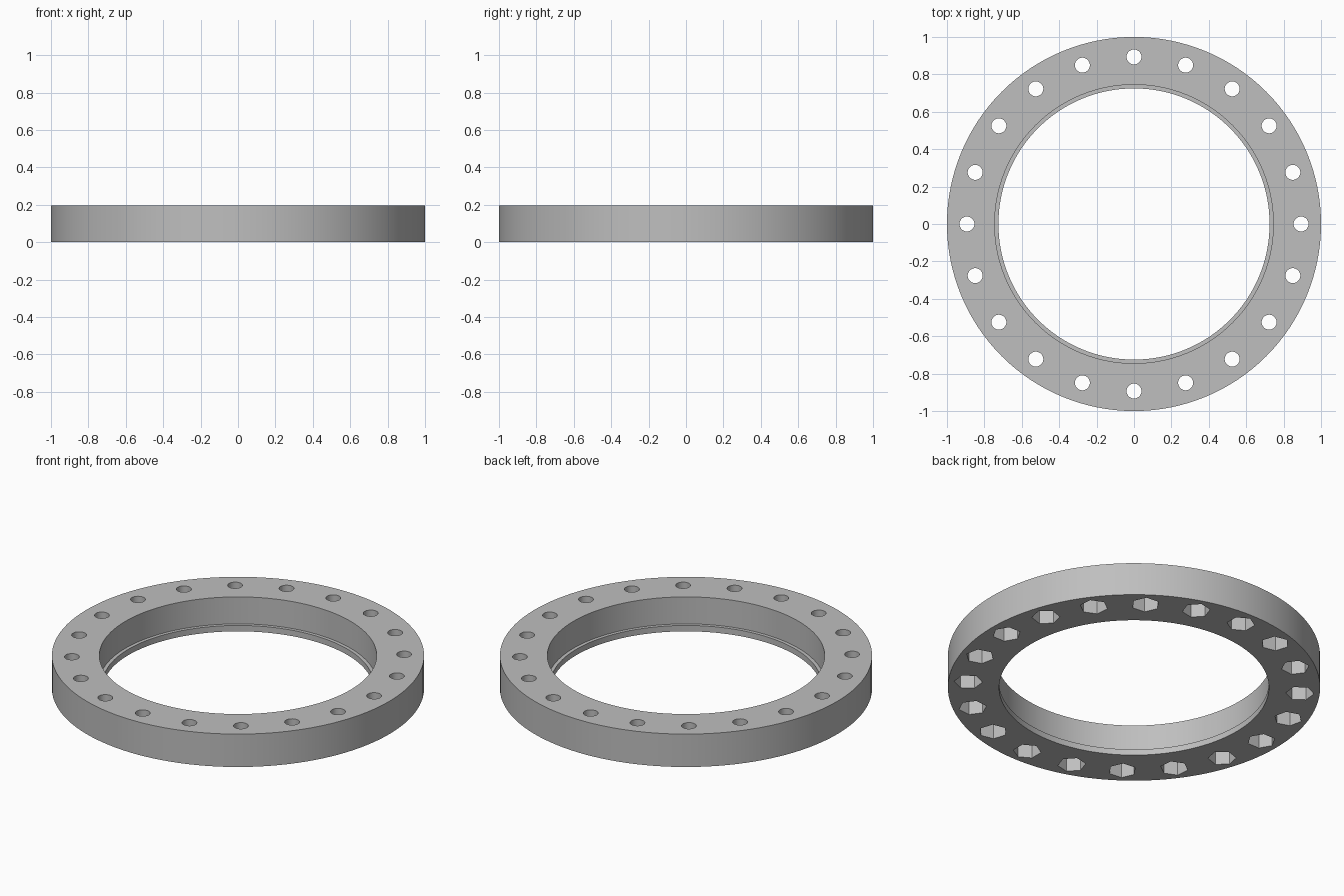
import bpy, bmesh, math
from mathutils import Matrix

if "Cube" in bpy.data.objects:
    bpy.data.objects.remove(bpy.data.objects["Cube"])

HEIGHT = 0.195
BOLTS = 20
BOLT_CIRCLE = 0.893
SEGMENTS = 128

grey = bpy.data.materials.new("plain grey")
grey.use_nodes = True
colour = (0.52, 0.52, 0.52, 1)
grey.diffuse_color = colour
grey.node_tree.nodes["Principled BSDF"].inputs["Base Color"].default_value = colour


def make_object(name, bm):
    bmesh.ops.recalc_face_normals(bm, faces=bm.faces)
    mesh = bpy.data.meshes.new(name)
    bm.to_mesh(mesh)
    bm.free()
    mesh.materials.append(grey)
    obj = bpy.data.objects.new(name, mesh)
    bpy.context.collection.objects.link(obj)
    return obj


def turned_ring(name, profile):
    """Spin a closed (radius, z) profile around the z axis."""
    bm = bmesh.new()
    loops = []
    for i in range(SEGMENTS):
        a = math.tau * i / SEGMENTS
        loops.append([bm.verts.new((r * math.cos(a), r * math.sin(a), z))
                      for r, z in profile])
    n = len(profile)
    for i in range(SEGMENTS):
        here, after = loops[i], loops[(i + 1) % SEGMENTS]
        for k in range(n):
            m = (k + 1) % n
            bm.faces.new((here[k], after[k], after[m], here[m]))
    return make_object(name, bm)


def bolt_cutter(name, sides, radius, bottom, top):
    """Prisms on the bolt circle, each with a corner facing outward."""
    bm = bmesh.new()
    for i in range(BOLTS):
        place = (Matrix.Rotation(math.tau * i / BOLTS, 4, 'Z')
                 @ Matrix.Translation((BOLT_CIRCLE, 0, (bottom + top) / 2)))
        # Cone corners start on the y axis, so turn them to point along x
        turn = Matrix.Rotation(math.pi / 2, 4, 'Z')
        bmesh.ops.create_cone(bm, cap_ends=True, segments=sides, radius1=radius,
                              radius2=radius, depth=top - bottom, matrix=place @ turn)
    obj = make_object(name, bm)
    obj.hide_render = True
    return obj


# Ring body with a narrow lip at the foot of the bore
ring = turned_ring("flange_ring", [(1, 0), (1, HEIGHT), (0.745, HEIGHT),
                                   (0.745, 0.035), (0.725, 0.035), (0.725, 0)])

# Round through holes and hexagonal nut pockets in the underside
cutters = [bolt_cutter("nut_pocket_cutter", 6, 0.076, -0.05, 0.1),
           bolt_cutter("bolt_hole_cutter", 32, 0.04, -0.1, HEIGHT + 0.1)]

bpy.ops.object.select_all(action='DESELECT')
ring.select_set(True)
bpy.context.view_layer.objects.active = ring
for cutter in cutters:
    cut = ring.modifiers.new(cutter.name, 'BOOLEAN')
    cut.operation = 'DIFFERENCE'
    cut.solver = 'EXACT'
    cut.object = cutter
    bpy.ops.object.modifier_apply(modifier=cut.name)
    bpy.data.objects.remove(cutter)

bpy.ops.object.shade_smooth_by_angle(angle=math.radians(30))
